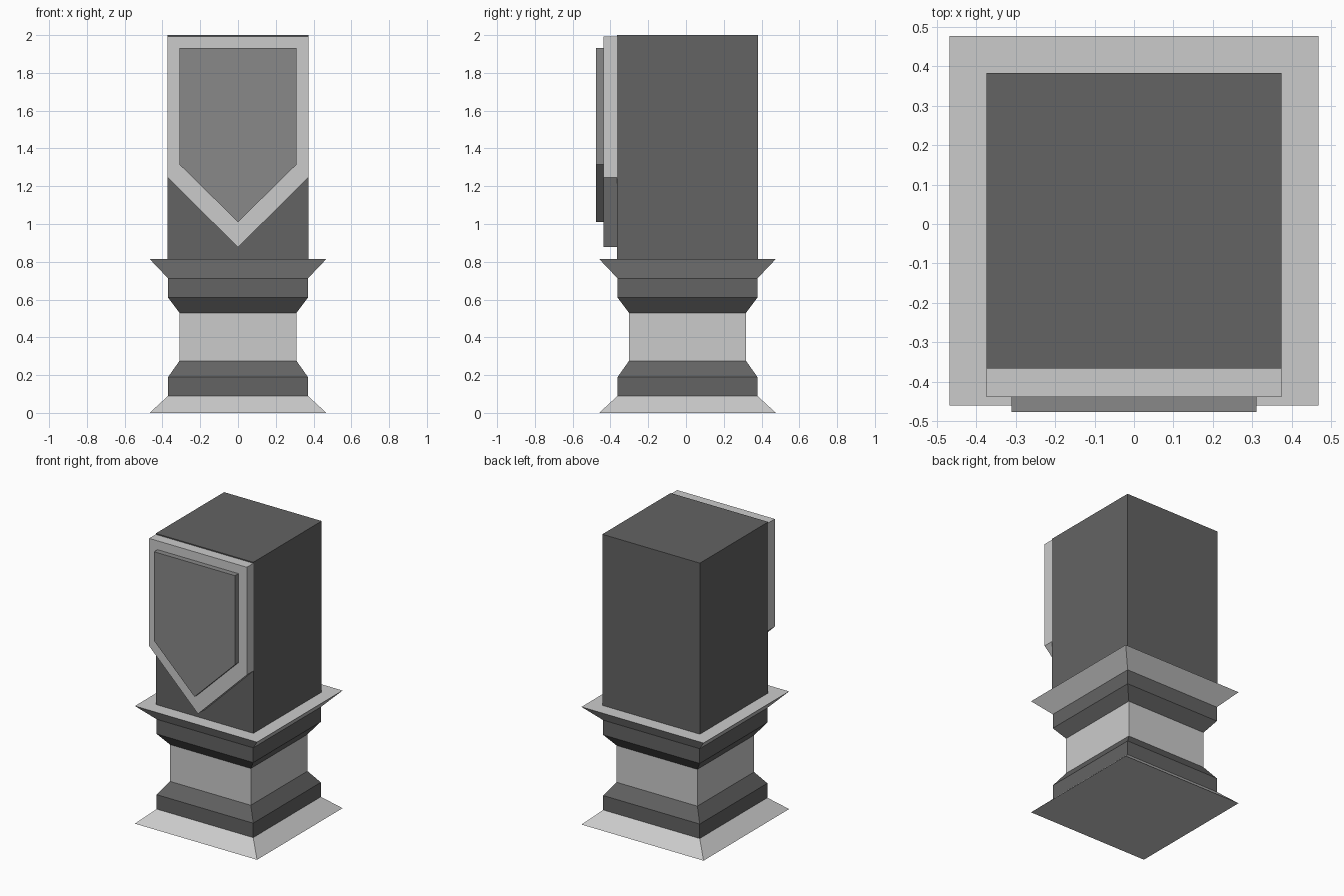
import bpy, bmesh

if "Cube" in bpy.data.objects:
    bpy.data.objects.remove(bpy.data.objects["Cube"])

CY = 0.008  # the pillar sits slightly back so the plaque fits in front


def material(name, v):
    m = bpy.data.materials.new(name)
    m.diffuse_color = (v, v, v, 1)
    m.use_nodes = True
    m.node_tree.nodes["Principled BSDF"].inputs["Base Color"].default_value = m.diffuse_color
    return m


LIGHT = material("light grey", 0.60)
MID = material("mid grey", 0.25)
DARK = material("dark grey", 0.125)


def finish(name, bm, mats):
    bmesh.ops.recalc_face_normals(bm, faces=bm.faces)
    me = bpy.data.meshes.new(name)
    bm.to_mesh(me)
    bm.free()
    for m in mats:
        me.materials.append(m)
    ob = bpy.data.objects.new(name, me)
    bpy.context.collection.objects.link(ob)
    return ob


def square_tower(name, profile, mat):
    """Loft square sections given as (half width, height), capped at both ends."""
    bm = bmesh.new()
    rings = [[bm.verts.new((sx * h, CY + sy * h, z))
              for sx, sy in ((-1, -1), (1, -1), (1, 1), (-1, 1))]
             for h, z in profile]
    for a, b in zip(rings, rings[1:]):
        for i in range(4):
            j = (i + 1) % 4
            bm.faces.new((a[i], a[j], b[j], b[i]))
    bm.faces.new(rings[0])
    bm.faces.new(rings[-1])
    return finish(name, bm, [mat])


def shield(name, half, top, shoulder, tip, y_front, y_back, mat):
    """Five-sided plate with a pointed lower end."""
    bm = bmesh.new()
    outline = ((-half, top), (-half, shoulder), (0, tip), (half, shoulder), (half, top))
    face = bm.faces.new([bm.verts.new((x, y_front, z)) for x, z in outline])
    ext = bmesh.ops.extrude_face_region(bm, geom=[face], use_keep_orig=True)
    verts = [g for g in ext["geom"] if isinstance(g, bmesh.types.BMVert)]
    bmesh.ops.translate(bm, verts=verts, vec=(0, y_back - y_front, 0))
    return finish(name, bm, [mat])


# Pedestal, bottom to top
square_tower("base_flare", [(0.468, 0), (0.37, 0.09)], LIGHT)
square_tower("lower_step", [(0.37, 0.09), (0.37, 0.19), (0.31, 0.275)], DARK)
square_tower("neck", [(0.31, 0.275), (0.31, 0.53)], LIGHT)
square_tower("upper_step", [(0.31, 0.53), (0.37, 0.61), (0.37, 0.712)], DARK)
square_tower("upper_flare", [(0.37, 0.712), (0.468, 0.815)], LIGHT)

# Main block
square_tower("block", [(0.374, 0.815), (0.374, 2.0)], DARK)

# Plaque on the front
shield("plaque_border", 0.374, 1.993, 1.247, 0.877, -0.438, -0.366, LIGHT)
shield("plaque_panel", 0.31, 1.932, 1.315, 1.01, -0.476, -0.438, MID)
